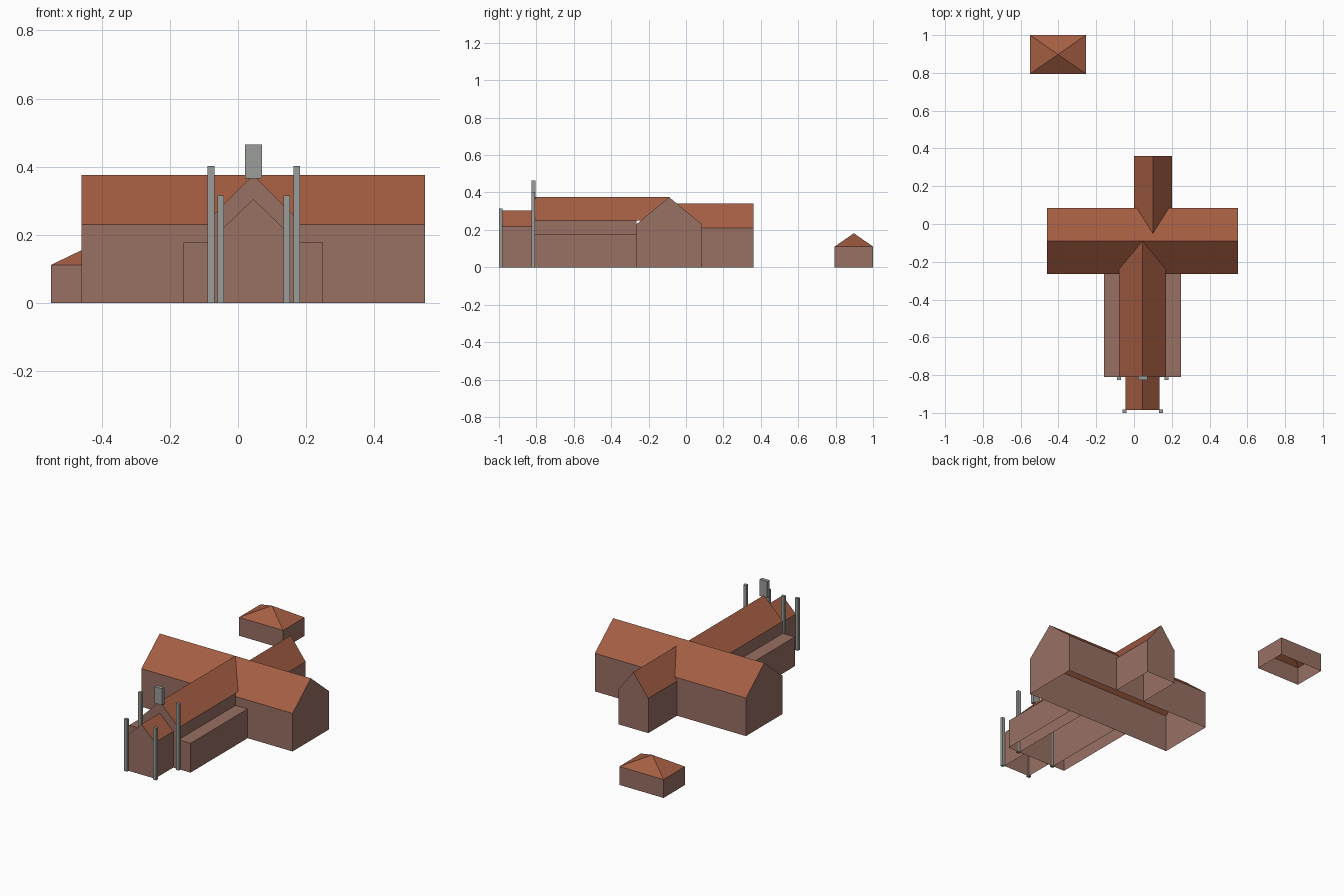
import bpy, bmesh

if "Cube" in bpy.data.objects:
    bpy.data.objects.remove(bpy.data.objects["Cube"])


def material(name, hex_rgb):
    lin = []
    for i in (0, 2, 4):
        c = int(hex_rgb[i:i + 2], 16) / 255
        lin.append(c / 12.92 if c <= 0.04045 else ((c + 0.055) / 1.055) ** 2.4)
    m = bpy.data.materials.new(name)
    m.diffuse_color = (*lin, 1)
    m.use_nodes = True
    m.node_tree.nodes["Principled BSDF"].inputs["Base Color"].default_value = m.diffuse_color
    return m


WALL = material("brick wall", "987064")
ROOF = material("clay roof", "A45E42")
STONE = material("grey stone", "9A9E99")


def build(name, verts, faces, mats):
    bm = bmesh.new()
    vs = [bm.verts.new(v) for v in verts]
    for f in faces:
        bm.faces.new([vs[i] for i in f])
    bmesh.ops.recalc_face_normals(bm, faces=bm.faces)
    bm.normal_update()
    # sloping faces take the second material
    for f in bm.faces:
        f.material_index = int(len(mats) > 1 and 0.1 < abs(f.normal.z) < 0.97)
    mesh = bpy.data.meshes.new(name)
    bm.to_mesh(mesh)
    bm.free()
    for m in mats:
        mesh.materials.append(m)
    obj = bpy.data.objects.new(name, mesh)
    bpy.context.collection.objects.link(obj)
    return obj


def gabled(name, axis, across, along, eave, ridge, roof_end=None, inner_gable=False):
    """Floorless gabled block; roof_end = where eave and ridge stop in another roof."""
    (c0, c1), (a0, a1) = across, along
    mid = (c0 + c1) / 2
    e1, r1 = roof_end or (a1, a1)
    pts = [(c0, a0, 0), (c1, a0, 0), (c1, a0, eave), (mid, a0, ridge), (c0, a0, eave),
           (c0, a1, 0), (c1, a1, 0), (c1, a1, eave), (mid, r1, ridge), (c0, a1, eave)]
    left, right = [4, 9, 8, 3], [2, 3, 8, 7]
    if e1 != a1:
        pts += [(c0, e1, eave), (c1, e1, eave)]
        left, right = [4, 9, 10, 8, 3], [2, 3, 8, 11, 7]
    faces = [[0, 1, 2, 3, 4], [0, 4, 9, 5], [1, 6, 7, 2], left, right]
    if inner_gable:
        faces.append([5, 9, 8, 7, 6])
    if axis == 'X':
        pts = [(a, c, z) for c, a, z in pts]
    return build(name, pts, faces, [WALL, ROOF])


def box(name, x, y, z, mat, skip_floor=False):
    verts = [(i, j, k) for k in z for j in y for i in x]
    faces = [[4, 5, 7, 6], [0, 1, 5, 4], [1, 3, 7, 5], [3, 2, 6, 7], [2, 0, 4, 6]]
    if not skip_floor:
        faces.append([0, 2, 3, 1])
    return build(name, verts, faces, [mat])


# main church blocks
gabled("transept", 'X', (-0.265, 0.085), (-0.46, 0.55), 0.23, 0.375, inner_gable=True)
gabled("nave", 'Y', (-0.08, 0.17), (-0.81, -0.265), 0.25, 0.375, (-0.24, -0.09))
gabled("rear_wing", 'Y', (0.0, 0.2), (0.36, 0.085), 0.21, 0.342, (0.085, -0.05))
gabled("porch", 'Y', (-0.045, 0.135), (-0.985, -0.81), 0.218, 0.305)

# flat-topped side aisles
box("left_aisle", (-0.16, -0.08), (-0.81, -0.265), (0, 0.177), WALL, True)
box("right_aisle", (0.17, 0.25), (-0.81, -0.265), (0, 0.177), WALL, True)

# stone piers mirrored about the nave axis, and the bell stone
AXIS = 0.0465
for side, s in (("left", -1), ("right", 1)):
    for label, off, y0, top in (("porch", 0.097, -1.0, 0.315), ("nave", 0.126, -0.826, 0.402)):
        cx = AXIS + s * off
        box(f"{side}_{label}_pier", (cx - 0.01, cx + 0.01), (y0, y0 + 0.018), (0, top), STONE)
box("bell_stone", (0.021, 0.071), (-0.827, -0.805), (0.365, 0.465), STONE)

# detached outbuilding with a pyramid roof
x0, x1, y0, y1, h = -0.55, -0.255, 0.795, 1.0, 0.111
ring = [(x0, y0), (x1, y0), (x1, y1), (x0, y1)]
verts = [(x, y, 0) for x, y in ring] + [(x, y, h) for x, y in ring]
verts.append(((x0 + x1) / 2, (y0 + y1) / 2, 0.182))
faces = []
for i in range(4):
    j = (i + 1) % 4
    faces += [[i, j, 4 + j, 4 + i], [4 + i, 4 + j, 8]]
build("outbuilding", verts, faces, [WALL, ROOF])
